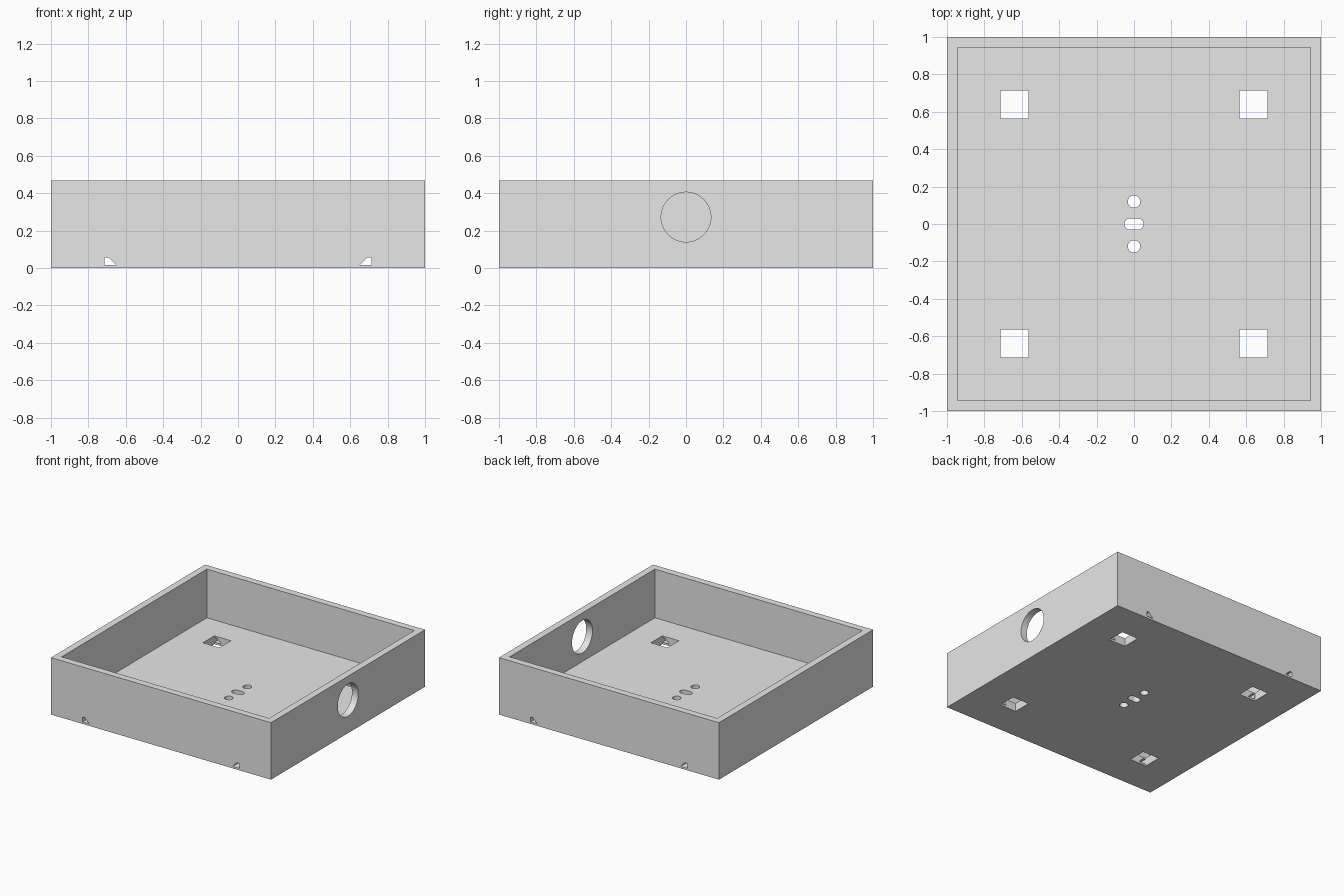
import bpy, bmesh
from math import pi, cos, sin
from mathutils import Matrix

cube = bpy.data.objects.get("Cube")
if cube:
    bpy.data.objects.remove(cube, do_unlink=True)

HEIGHT, WALL, FLOOR = 0.468, 0.057, 0.068

grey = bpy.data.materials.new("light grey")
grey.use_nodes = True
grey.diffuse_color = (0.8, 0.8, 0.8, 1)
grey.node_tree.nodes["Principled BSDF"].inputs["Base Color"].default_value = (0.8, 0.8, 0.8, 1)


def prism(name, outline, low, high, matrix=Matrix()):
    """Extrude a 2D outline along local z, then place it."""
    bm = bmesh.new()
    face = bm.faces.new([bm.verts.new((x, y, low)) for x, y in outline])
    grown = bmesh.ops.extrude_face_region(bm, geom=[face])
    verts = [v for v in grown["geom"] if isinstance(v, bmesh.types.BMVert)]
    bmesh.ops.translate(bm, vec=(0, 0, high - low), verts=verts)
    bmesh.ops.transform(bm, matrix=matrix, verts=bm.verts)
    bmesh.ops.recalc_face_normals(bm, faces=bm.faces)
    mesh = bpy.data.meshes.new(name)
    bm.to_mesh(mesh)
    bm.free()
    mesh.materials.append(grey)
    obj = bpy.data.objects.new(name, mesh)
    bpy.context.collection.objects.link(obj)
    return obj


def rect(x, y, half):
    return [(x - half, y - half), (x + half, y - half), (x + half, y + half), (x - half, y + half)]


def rounded(x, y, radius, stretch=0.0, n=48):
    """Circle, or a slot when stretched along x."""
    points = []
    for i in range(n):
        a = 2 * pi * (i + 0.5) / n
        shift = stretch if cos(a) > 0 else -stretch
        points.append((x + shift + radius * cos(a), y + radius * sin(a)))
    return points


# Open tray body
tray = prism("tray", rect(0, 0, 1), 0, HEIGHT)
cutters = [prism("cavity_cutter", rect(0, 0, 1 - WALL), FLOOR, 1)]

# Central round holes and slot in the floor
cutters.append(prism("slot_cutter", rounded(0, 0, 0.03, 0.022), -0.1, 0.2))
for y in (-0.12, 0.12):
    cutters.append(prism("round_hole_cutter", rounded(0, y, 0.033), -0.1, 0.2))

# Square corner openings
for x in (-0.64, 0.64):
    for y in (-0.64, 0.64):
        cutters.append(prism("square_hole_cutter", rect(x, y, 0.075), -0.1, 0.2))

# Wedge-shaped channels running front to back inside the floor
along_y = Matrix.Rotation(pi / 2, 4, "X")
for side in (-1, 1):
    wedge = [(0.713, 0.016), (0.713, 0.056), (0.692, 0.056), (0.652, 0.016)]
    cutters.append(prism("channel_cutter", [(side * x, z) for x, z in wedge], -1.1, 1.1, along_y))

# Cable hole through the left wall
along_x = Matrix.Rotation(pi / 2, 4, "Y")
cutters.append(prism("cable_hole_cutter", rounded(-0.272, 0, 0.133, n=64), 0.8, 1.1, along_x))

bpy.context.view_layer.objects.active = tray
for cutter in cutters:
    cutter.hide_render = True
    mod = tray.modifiers.new(cutter.name, "BOOLEAN")
    mod.operation = "DIFFERENCE"
    mod.solver = "EXACT"
    mod.object = cutter
    bpy.ops.object.modifier_apply(modifier=mod.name)
    bpy.data.objects.remove(cutter, do_unlink=True)

bpy.ops.object.select_all(action="DESELECT")
tray.select_set(True)
bpy.ops.object.shade_smooth_by_angle(angle=pi / 6)
